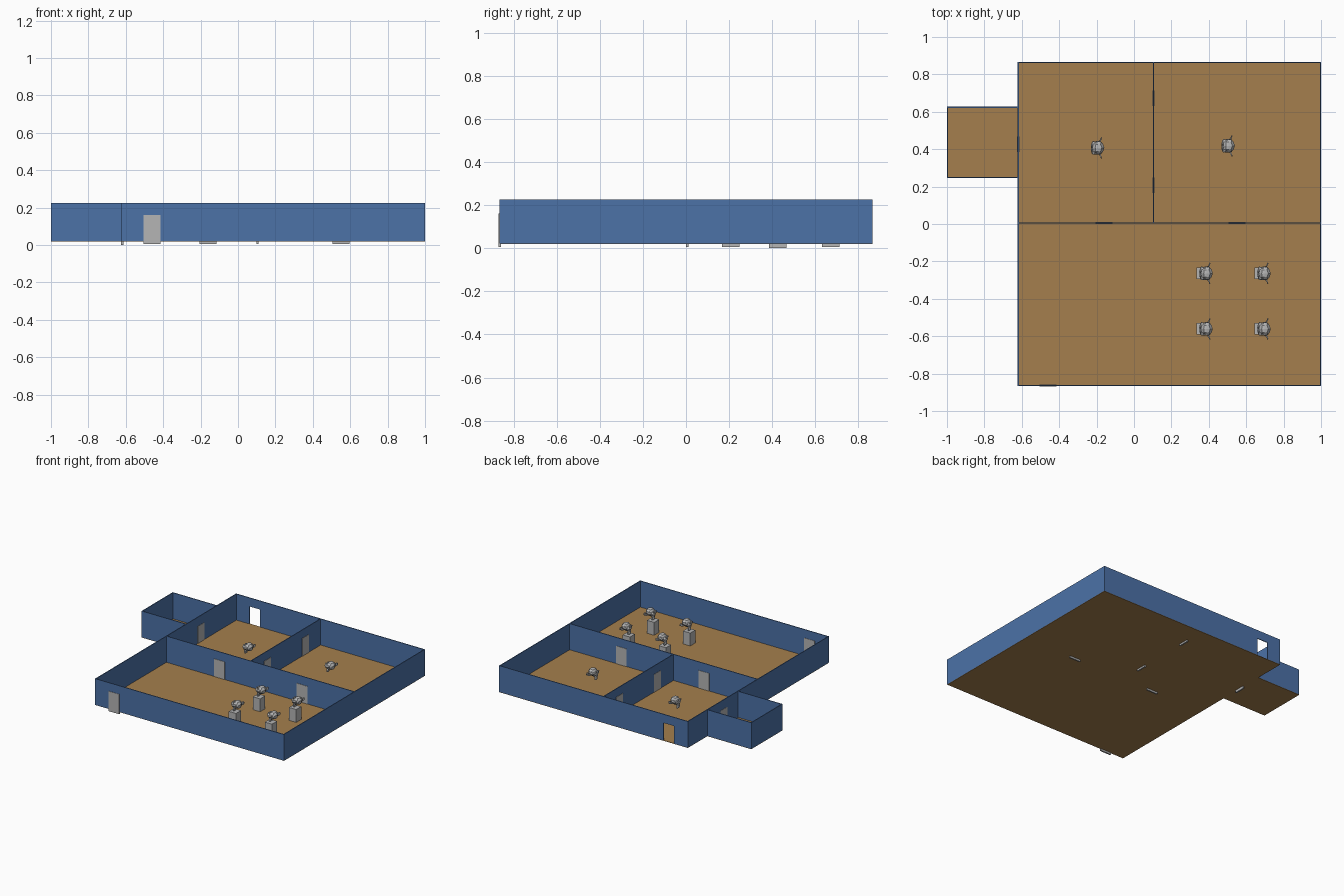
import bpy, math

if "Cube" in bpy.data.objects:
    bpy.data.objects.remove(bpy.data.objects["Cube"])

def mat(name, rgb):
    m = bpy.data.materials.new(name)
    m.diffuse_color = (*rgb, 1)
    m.use_nodes = True
    m.node_tree.nodes["Principled BSDF"].inputs["Base Color"].default_value = m.diffuse_color
    return m

BLUE = mat("wall_blue", (0.072, 0.168, 0.39))
TAN = mat("floor_tan", (0.376, 0.212, 0.075))
GREY = mat("light_grey", (0.46, 0.46, 0.46))

def box(name, x, y, z, m):
    """Box from (min, max) ranges on each axis."""
    bpy.ops.mesh.primitive_cube_add(size=1, location=[sum(r) / 2 for r in (x, y, z)])
    o = bpy.context.object
    o.scale = [r[1] - r[0] for r in (x, y, z)]
    bpy.ops.object.transform_apply(location=False, rotation=False)
    o.name = name
    o.data.materials.append(m)
    return o

T = 0.006                      # wall thickness
F, H = 0.022, 0.225            # floor level, wall top
L, R, D = -0.622, 1.0, 0.866   # main building extents
MX, MY = 0.105, 0.005          # inner wall positions
SY = (0.245, 0.627)            # side room y range

def wall_x(name, x, y, z=(F, H)):      # wall running along x, centred on y
    box(name, x, (y - T / 2, y + T / 2), z, BLUE)

def wall_y(name, x, y, z=(F, H)):      # wall running along y, centred on x
    box(name, (x - T / 2, x + T / 2), y, z, BLUE)

# floors
box("main_floor", (L, R), (-D + 0.003, D), (F - 0.003, F), TAN)
box("side_room_floor", (-1, L), SY, (F - 0.003, F), TAN)

# outer walls; the back wall has an open doorway
wall_x("front_wall", (L, R), -D + T / 2)
wall_y("right_wall", R - T / 2, (-D, D))
wall_y("left_wall", L + T / 2, (-D, D))
yb = D - T / 2
wall_x("back_wall_left", (L, -0.505), yb)
wall_x("back_wall_right", (-0.412, R), yb)
wall_x("back_wall_lintel", (-0.505, -0.412), yb, (0.158, H))

# inner walls
wall_x("middle_wall", (L, R), MY)
wall_y("divider_wall", MX, (MY, D))

# side room walls
wall_x("side_room_front_wall", (-1, L), SY[0] + T / 2)
wall_x("side_room_back_wall", (-1, L), SY[1] - T / 2)
wall_y("side_room_end_wall", -1 + T / 2, SY)

# doors: thin plates that stand just proud of both wall faces
P = 0.0055
for i, (x, y) in enumerate([(-0.46, -D + T / 2), (-0.16, MY), (0.55, MY)]):
    box(f"door_{i + 1}", (x - 0.046, x + 0.046), (y - P, y + P), (0.005, 0.16), GREY)
for i, (x, y, z) in enumerate([(MX, 0.207, 0.006), (MX, 0.672, 0.006), (L + T / 2, 0.426, 0)]):
    box(f"cross_door_{i + 1}", (x - P, x + P), (y - 0.041, y + 0.041), (z, z + 0.155), GREY)

def bust(name, x, y, z):
    """Animal head facing -x."""
    bpy.ops.mesh.primitive_monkey_add(size=2, location=(x, y, z), rotation=(0, 0, -math.pi / 2))
    o = bpy.context.object
    o.scale = (0.0425,) * 3
    o.name = name
    o.data.materials.append(GREY)

# displayed heads: four on pedestals, two hovering in the back rooms
n = 0
for x in (0.385, 0.695):
    for y in (-0.264, -0.561):
        n += 1
        box(f"pedestal_{n}", (x - 0.05, x + 0.012), (y - 0.031, y + 0.031), (F, 0.122), GREY)
        bust(f"pedestal_head_{n}", x, y, 0.166)
bust("left_room_head", -0.195, 0.407, 0.087)
bust("right_room_head", 0.503, 0.418, 0.125)
